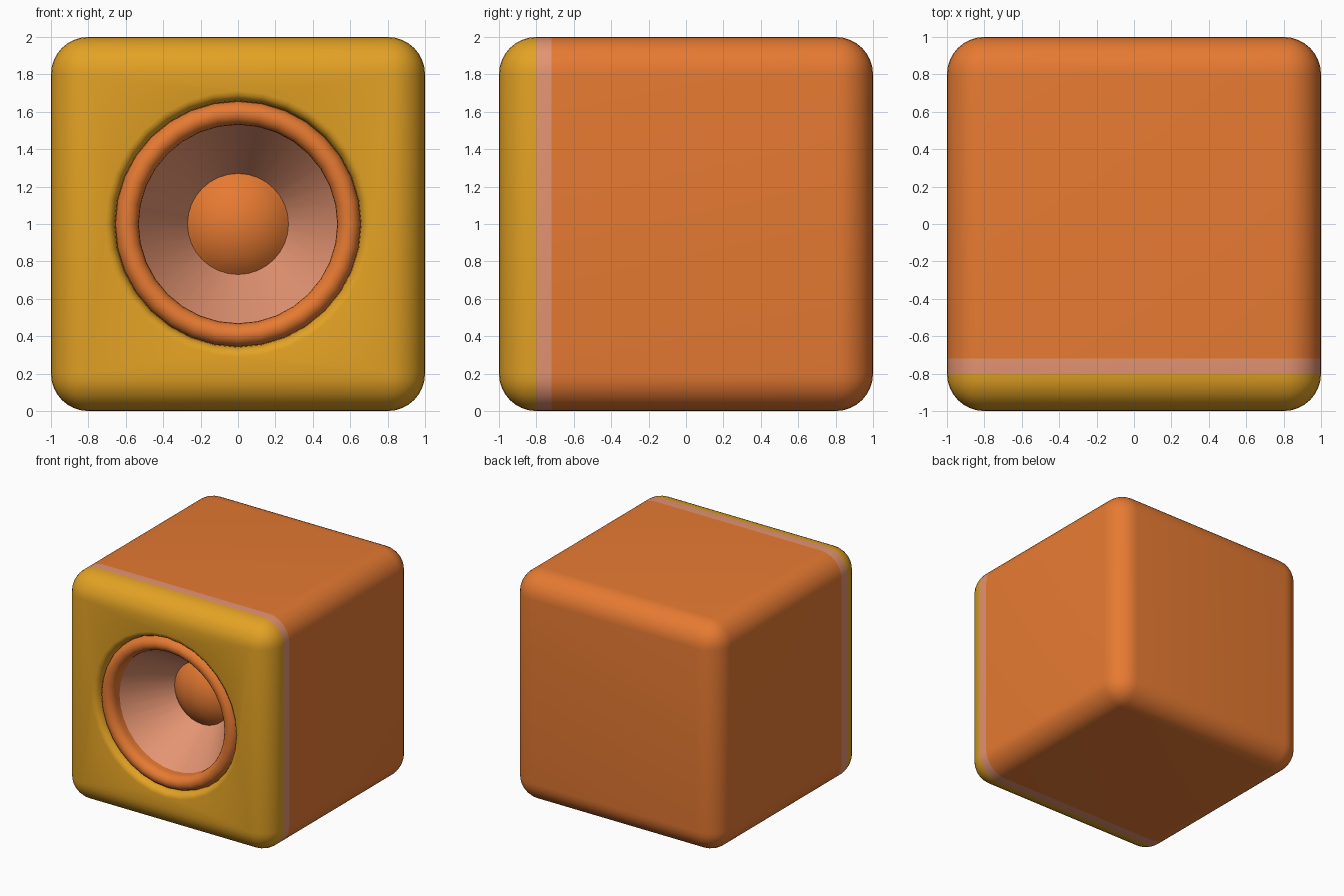
import bpy, bmesh, math

if "Cube" in bpy.data.objects:
    bpy.data.objects.remove(bpy.data.objects["Cube"])

N = 32          # sides of the round speaker parts
CZ = 1.0        # height of the speaker axis


def srgb(name, rgb):
    m = bpy.data.materials.new(name)
    lin = [((c / 255 + 0.055) / 1.055) ** 2.4 for c in rgb]
    m.diffuse_color = (*lin, 1.0)
    m.use_nodes = True
    m.node_tree.nodes["Principled BSDF"].inputs["Base Color"].default_value = m.diffuse_color
    return m


ORANGE = srgb("orange", (230, 122, 50))
YELLOW = srgb("golden yellow", (227, 162, 36))
PINK = srgb("dusty salmon", (228, 148, 114))


def finish(name, bm, mats, angle=40):
    me = bpy.data.meshes.new(name)
    bm.to_mesh(me)
    bm.free()
    for m in mats:
        me.materials.append(m)
    ob = bpy.data.objects.new(name, me)
    bpy.context.collection.objects.link(ob)
    bpy.ops.object.select_all(action='DESELECT')
    ob.select_set(True)
    bpy.context.view_layer.objects.active = ob
    bpy.ops.object.shade_smooth_by_angle(angle=math.radians(angle))
    return ob


def revolve(bm, profile):
    """Spin (radius, y) points, listed from outside in, about the front axis."""
    rings = []
    for r, y in profile:
        rings.append([bm.verts.new((r * math.cos(2 * math.pi * i / N), y,
                                    CZ + r * math.sin(2 * math.pi * i / N)))
                      for i in range(N)])
    for a, b in zip(rings, rings[1:]):
        for i in range(N):
            j = (i + 1) % N
            bm.faces.new((a[i], a[j], b[j], b[i]))
    return rings


def lathe(name, profile, mat):
    bm = bmesh.new()
    revolve(bm, profile)
    bmesh.ops.remove_doubles(bm, verts=bm.verts[:], dist=1e-4)
    return finish(name, bm, [mat])


# Cabinet: rounded cube
bm = bmesh.new()
bmesh.ops.create_cube(bm, size=2)
bmesh.ops.translate(bm, verts=bm.verts[:], vec=(0, 0, 1))
bmesh.ops.bevel(bm, geom=bm.edges[:], offset=0.2, segments=8, profile=0.5, affect='EDGES')
bmesh.ops.bisect_plane(bm, geom=bm.verts[:] + bm.edges[:] + bm.faces[:],
                       plane_co=(0, -0.72, 0), plane_no=(0, 1, 0))

# Speaker opening with a rounded lip in the front face
front = min(bm.faces, key=lambda f: f.calc_center_median().y)
corner = {(v.co.x > 0, v.co.z > CZ): v for v in front.verts}
bmesh.ops.delete(bm, geom=[front], context='FACES_ONLY')
lip = revolve(bm, [(0.71, -1.0), (0.69, -0.995), (0.672, -0.98),
                   (0.66, -0.955), (0.655, -0.92), (0.655, -0.86)])[0]
order = [corner[k] for k in ((True, True), (False, True), (False, False), (True, False))]
for k in range(4):
    start = N // 8 + k * N // 4
    arc = [lip[(start + i) % N] for i in range(N // 4 + 1)]
    bm.faces.new([order[k], order[(k + 1) % 4]] + arc[::-1])

# Yellow front, salmon band, orange rest
for f in bm.faces:
    y = f.calc_center_median().y
    f.material_index = 1 if y < -0.8 else 2 if y < -0.72 else 0
finish("cabinet", bm, [ORANGE, YELLOW, PINK], 60)

# Rounded rim around the cone
rim = [(0.657, -0.87)]
for i in range(11):
    a = math.pi * i / 10
    rim.append((0.594 + 0.063 * math.cos(a), -0.92 - 0.07 * math.sin(a)))
rim.append((0.53, -0.87))
lathe("speaker_rim", rim, ORANGE)

# Cone funnel
lathe("speaker_cone", [(0.535, -0.885), (0.25, -0.46)], PINK)

# Domed centre cap
R = 0.27 / math.sin(math.radians(45))
cap = [(0.27, -0.45)]
for i in range(9):
    a = math.radians(45) * (1 - i / 8)
    cap.append((R * math.sin(a), -0.49 - R * (math.cos(a) - math.cos(math.radians(45)))))
lathe("dust_cap", cap, ORANGE)
